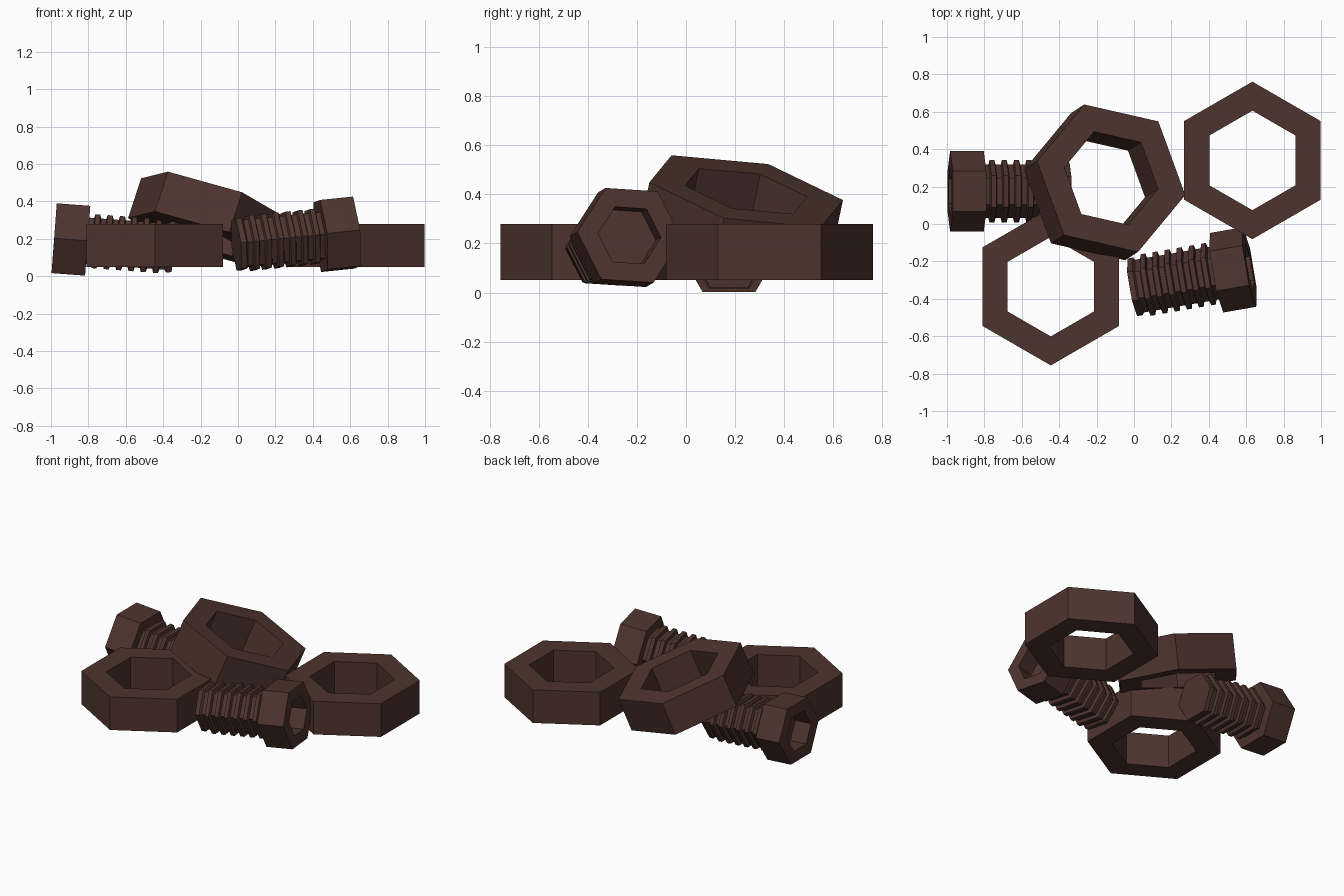
import bpy, bmesh, math
from mathutils import Vector, Matrix

if "Cube" in bpy.data.objects:
    bpy.data.objects.remove(bpy.data.objects["Cube"])

brown = bpy.data.materials.new("dark brown metal")
brown.diffuse_color = (0.0762, 0.0343, 0.0273, 1)
brown.use_nodes = True
brown.node_tree.nodes["Principled BSDF"].inputs["Base Color"].default_value = brown.diffuse_color


def hex_lathe(name, profile, origin, axis, point_dir, closed):
    """Sweep an (along axis, radius) profile round six sides; point_dir aims one corner."""
    bm = bmesh.new()
    rings = [[bm.verts.new((r * math.cos(k * math.pi / 3), r * math.sin(k * math.pi / 3), h))
              for k in range(6)] for h, r in profile]
    pairs = list(zip(rings, rings[1:]))
    if closed:
        pairs.append((rings[-1], rings[0]))
    else:
        bm.faces.new(rings[0])
        bm.faces.new(rings[-1])
    for a, b in pairs:
        for k in range(6):
            j = (k + 1) % 6
            bm.faces.new((a[k], a[j], b[j], b[k]))
    bmesh.ops.recalc_face_normals(bm, faces=bm.faces)
    mesh = bpy.data.meshes.new(name)
    bm.to_mesh(mesh)
    bm.free()
    mesh.materials.append(brown)
    z = Vector(axis).normalized()
    x = Vector(point_dir)
    x = (x - z * x.dot(z)).normalized()
    y = z.cross(x)
    rot = Matrix((x, y, z)).transposed().to_4x4()
    ob = bpy.data.objects.new(name, mesh)
    ob.matrix_world = Matrix.Translation(origin) @ rot
    bpy.context.collection.objects.link(ob)


def nut(name, top_centre, axis, point_dir):
    t = 0.228
    profile = [(0, 0.421), (0, 0.266), (-t, 0.266), (-t, 0.421)]
    hex_lathe(name, profile, top_centre, axis, point_dir, True)


def bolt(name, head_centre, axis, point_dir):
    # socket floor, socket rim, head
    profile = [(-0.12, 0.13), (0, 0.13), (0, 0.216), (-0.18, 0.216)]
    # thread ridges down to the tip
    core, ridge, pitch = 0.143, 0.167, 0.066
    profile.append((-0.18, core))
    for i in range(6):
        h = -0.205 - i * pitch
        profile += [(h, core), (h - 0.006, ridge), (h - 0.032, ridge), (h - 0.038, core)]
    profile += [(-0.60, core), (-0.61, 0.158), (-0.64, 0.155)]
    hex_lathe(name, profile, head_centre, axis, point_dir, False)


# nuts lying flat
nut("right_nut", (0.633, 0.34, 0.278), (0, 0, 1), (0, 1, 0))
nut("left_nut", (-0.445, -0.335, 0.278), (0, 0, 1), (0, 1, 0))
# nut leaning on the others
nut("leaning_nut", (-0.122, 0.245, 0.4125), (0.304, 0.196, 0.931), (-0.395, 0.09, 0.11))

# bolts lying on their sides
bolt("left_bolt", (-0.983, 0.175, 0.203), (-0.997, 0, 0.075), (0, 1, 0))
bolt("right_bolt", (0.618, -0.23, 0.233), (0.98, 0.17, 0.1), (-0.17, 0.985, -0.065))
